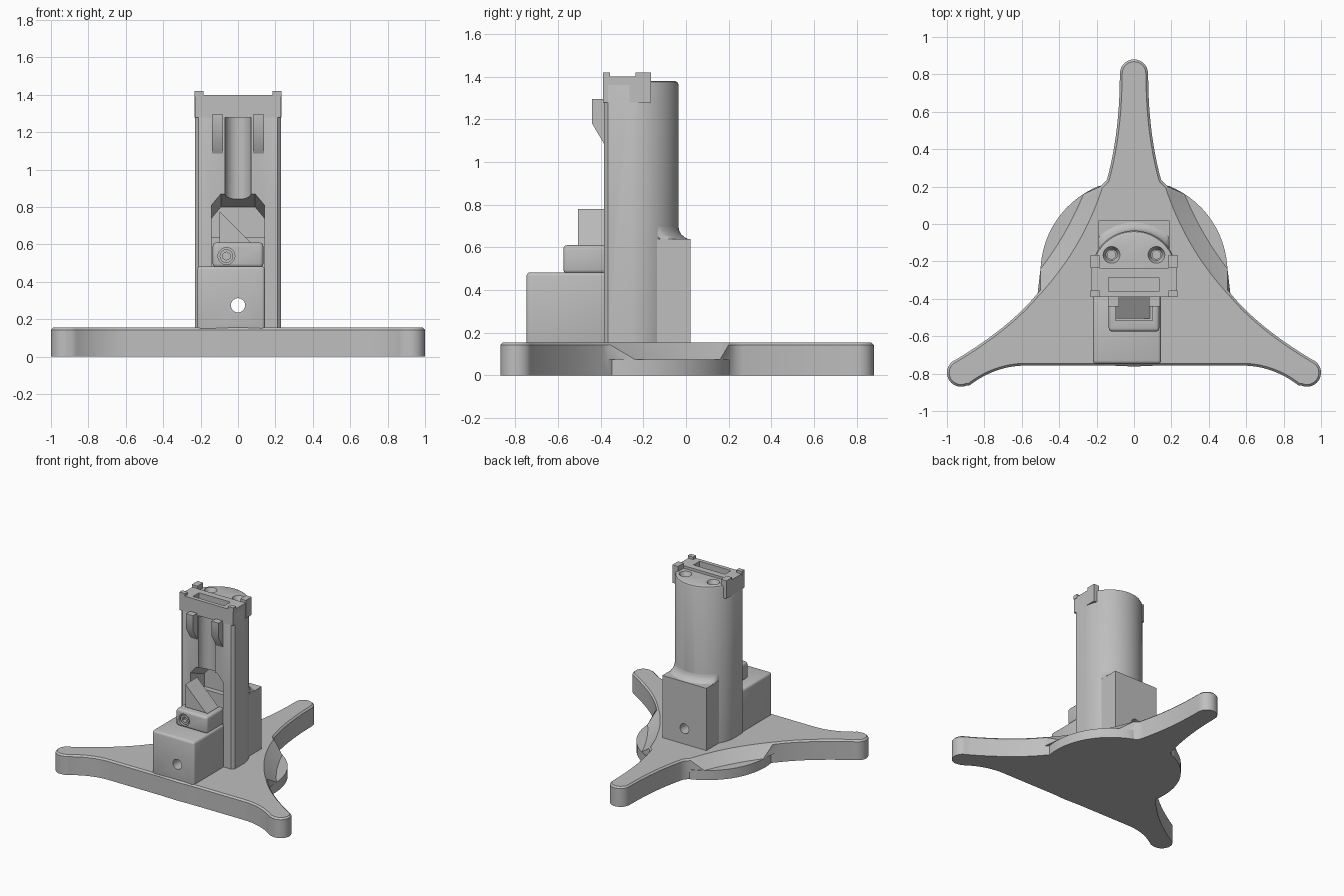
import bpy, bmesh, math
from mathutils import Vector

cube = bpy.data.objects.get("Cube")
if cube:
    bpy.data.objects.remove(cube)

GREY = (0.52, 0.52, 0.52, 1)
grey = bpy.data.materials.new("plain grey")
grey.use_nodes = True
grey.diffuse_color = GREY
grey.node_tree.nodes["Principled BSDF"].inputs["Base Color"].default_value = GREY
parts = []


def finish(name, bm, cutter=False):
    bmesh.ops.recalc_face_normals(bm, faces=bm.faces)
    mesh = bpy.data.meshes.new(name)
    bm.to_mesh(mesh)
    bm.free()
    mesh.materials.append(grey)
    ob = bpy.data.objects.new(name, mesh)
    bpy.context.collection.objects.link(ob)
    ob.hide_render = cutter
    if not cutter:
        parts.append(ob)
    return ob


def loft(name, rings, cutter=False, top_round=0):
    """Skin a stack of equal-length rings and cap both ends."""
    bm = bmesh.new()
    loops = [[bm.verts.new(p) for p in ring] for ring in rings]
    n = len(rings[0])
    for a, b in zip(loops, loops[1:]):
        for i in range(n):
            bm.faces.new((a[i], a[(i + 1) % n], b[(i + 1) % n], b[i]))
    bm.faces.new(loops[0])
    top = bm.faces.new(loops[-1])
    bmesh.ops.remove_doubles(bm, verts=bm.verts, dist=0.0005)
    bmesh.ops.recalc_face_normals(bm, faces=bm.faces)
    if top_round and top.is_valid:
        bmesh.ops.inset_region(bm, faces=[top], thickness=top_round, depth=top_round)
    return finish(name, bm, cutter)


def at_z(points, z):
    return [(x, y, z) for x, y in points]


def box(name, lo, hi, bevel=0, cutter=False):
    bm = bmesh.new()
    bmesh.ops.create_cube(bm, size=1)
    for v in bm.verts:
        v.co = [l + (h - l) * (c + 0.5) for l, h, c in zip(lo, hi, v.co)]
    if bevel:
        bmesh.ops.bevel(bm, geom=bm.edges[:], offset=bevel, segments=3,
                        profile=0.5, affect='EDGES')
    return finish(name, bm, cutter)


def rod(name, a, b, r1, r2=None, sides=32, cutter=True):
    a, b = Vector(a), Vector(b)
    bm = bmesh.new()
    bmesh.ops.create_cone(bm, cap_ends=True, segments=sides, radius1=r1,
                          radius2=r1 if r2 is None else r2, depth=(b - a).length)
    turn = (b - a).to_track_quat('Z', 'Y')
    for v in bm.verts:
        v.co = turn @ v.co + (a + b) / 2
    return finish(name, bm, cutter)


def cut(ob, cutters):
    for c in cutters:
        mod = ob.modifiers.new("cut", 'BOOLEAN')
        mod.operation, mod.solver, mod.object = 'DIFFERENCE', 'EXACT', c
    bpy.context.view_layer.update()
    graph = bpy.context.evaluated_depsgraph_get()
    mesh = bpy.data.meshes.new_from_object(ob.evaluated_get(graph))
    ob.modifiers.clear()
    ob.data = mesh


def arc(cx, cy, r, start, end, n=16):
    angles = [math.radians(start + (end - start) * i / n) for i in range(n + 1)]
    return [(cx + r * math.cos(t), cy + r * math.sin(t)) for t in angles]


def bend(p, c, q, n=16):
    return [tuple((1 - t) ** 2 * a + 2 * t * (1 - t) * b + t * t * d
                  for a, b, d in zip(p, c, q)) for t in [i / n for i in range(n + 1)]]


# Three-armed base with a low round shelf between the arms
def base_outline(middle):
    right = arc(0, 0.805, 0.075, 90, 0, 10)
    right += bend((0.076, 0.78), (0.078, 0.48), (0.145, 0.235)) + [(0.175, 0.205)]
    right += middle
    right += bend((0.515, -0.37), (0.66, -0.55), (0.955, -0.727))
    right += arc(0.925, -0.795, 0.075, 62, -112)
    right += bend((0.88, -0.863), (0.74, -0.757), (0.58, -0.757))
    right += [(0.12, -0.757), (0, -0.762)]
    return right + [(-x, y) for x, y in right[-2:0:-1]]


shelf = base_outline(arc(0, -0.26, 0.5, 68, -10))
foot = base_outline(bend((0.27, 0.16), (0.36, -0.06), (0.5, -0.24)))
crest = base_outline(bend((0.18, 0.2), (0.28, -0.11), (0.5, -0.355)))
base = loft("tripod_base", [at_z(shelf, 0), at_z(shelf, 0.075), at_z(foot, 0.075),
                            at_z(crest, 0.143)], top_round=0.012)
holes = []
for x, y in ((0, 0.805), (0.925, -0.795), (-0.925, -0.795)):
    holes.append(rod("arm_hole", (x, y, -0.1), (x, y, 0.3), 0.03))
    holes.append(rod("arm_counterbore", (x, y, 0.12), (x, y, 0.2), 0.056))
cut(base, holes)

# Upright column, flat in front and round behind
def column_outline(inset=0):
    r, f = 0.23 - inset, -0.385 + inset
    return ([(r - 0.02, f), (r, f + 0.02)] + arc(0, -0.265, r, 0, 180, 40)
            + [(-r, f + 0.02), (-r + 0.02, f)])


column = loft("column", [at_z(column_outline(), 0.14), at_z(column_outline(), 1.362),
                         at_z(column_outline(0.006), 1.375),
                         at_z(column_outline(0.018), 1.38)])
back_block = box("back_block", (-0.19, -0.25, 0.14), (0.19, 0.02, 0.64))
front_block = box("front_block", (-0.22, -0.748, 0.12), (0.145, -0.37, 0.483), 0.018)

# Flared joint between the column and the back block
flare = [[(max(-0.189, min(0.189, x)), min(y, 0.019), z)
          for x, y in arc(0, -0.265, r, 32, 148, 24)]
         for r, z in ((0.283, 0.635), (0.262, 0.645), (0.243, 0.66), (0.233, 0.68), (0.229, 0.7))]
loft("column_flare", flare)

# Cavity, cable groove, side scallop and bolt holes
w = 0.142
cavity = loft("cavity_cutter", [
    [(-w, y, 0.47), (w, y, 0.47), (w, y, top - 0.06), (w - 0.05, y, top),
     (0.05 - w, y, top), (-w, y, top - 0.06)]
    for y, top in ((-0.45, 0.895), (-0.385, 0.87), (-0.21, 0.8))], cutter=True)
groove = rod("groove_cutter", (0, -0.385, 0.7), (0, -0.385, 1.28), 0.07)
scallop = rod("scallop_cutter", (0.1, -0.415, 0.68), (0.3, -0.415, 0.68), 0.08)
bore = rod("bore_cutter", (0, -1, 0.275), (0, 0.5, 0.275), 0.038)
counterbore = rod("counterbore_cutter", (0, -0.04, 0.275), (0, 0.1, 0.275), 0.058)
upper_bore = rod("upper_bore_cutter", (0, -0.25, 0.545), (0, 0.1, 0.545), 0.045)
slot = box("slot_cutter", (-0.137, -0.36, 1.3), (0.135, -0.285, 1.5), cutter=True)
sinks = []
for x in (-0.12, 0.12):
    sinks.append(rod("screw_hole", (x, -0.165, 1.2), (x, -0.165, 1.45), 0.022))
    sinks.append(rod("screw_sink", (x, -0.165, 1.345), (x, -0.165, 1.385), 0.03, 0.047))
pin = rod("pin_hole", (-0.15, -0.59, 0.4), (-0.15, -0.59, 0.6), 0.014, sides=16)
cut(column, [cavity, groove, scallop, bore, upper_bore, slot] + sinks)
cut(back_block, [bore, counterbore, upper_bore])
cut(front_block, [bore, pin])

# Top cap with side wings and corner tabs
cap = box("top_cap", (-0.23, -0.39, 1.28), (0.23, -0.235, 1.4))
cut(cap, [slot])
for s in (-1, 1):
    def side_box(name, x0, x1, y0, y1, z0, z1):
        lo, hi = sorted((s * x0, s * x1))
        box(name, (lo, y0, z0), (hi, y1, z1))
    side_box("cap_wing", 0.185, 0.233, -0.236, -0.165, 1.28, 1.42)
    side_box("cap_corner_tab", 0.185, 0.233, -0.39, -0.355, 1.39, 1.42)
    # Wedge hooks under the cap
    hook = [(-0.375, 1.295), (-0.44, 1.295), (-0.44, 1.18), (-0.375, 1.07)]
    loft("front_hook", [[(s * x, y, z) for y, z in hook] for x in (0.08, 0.14)])

# Prism holder with its clamp screw, and the wedge prism on top
holder = box("prism_holder", (-0.135, -0.575, 0.478), (0.135, -0.36, 0.61), 0.018)
screw_at = (-0.062, 0.538)
cut(holder, [rod("screw_pocket", (screw_at[0], -0.6, screw_at[1]),
                 (screw_at[0], -0.53, screw_at[1]), 0.045),
             box("holder_notch", (-0.1, -0.515, 0.595), (0.1, -0.3, 0.7), cutter=True)])
head = rod("clamp_screw", (screw_at[0], -0.52, screw_at[1]),
           (screw_at[0], -0.568, screw_at[1]), 0.036, cutter=False)
cut(head, [rod("hex_socket", (screw_at[0], -0.6, screw_at[1]),
               (screw_at[0], -0.54, screw_at[1]), 0.022, sides=6)])
wedge = [(-0.1, 0.78), (-0.1, 0.59), (0.09, 0.59)]
loft("wedge_prism", [[(x, y, z) for x, z in wedge] for y in (-0.505, -0.36)])

# Remove the used cutters, then shade
for ob in [o for o in bpy.context.collection.objects if o.hide_render and o.type == 'MESH']:
    bpy.data.objects.remove(ob)
bpy.ops.object.select_all(action='DESELECT')
for ob in parts:
    ob.select_set(True)
bpy.context.view_layer.objects.active = base
bpy.ops.object.shade_smooth_by_angle(angle=math.radians(32))
